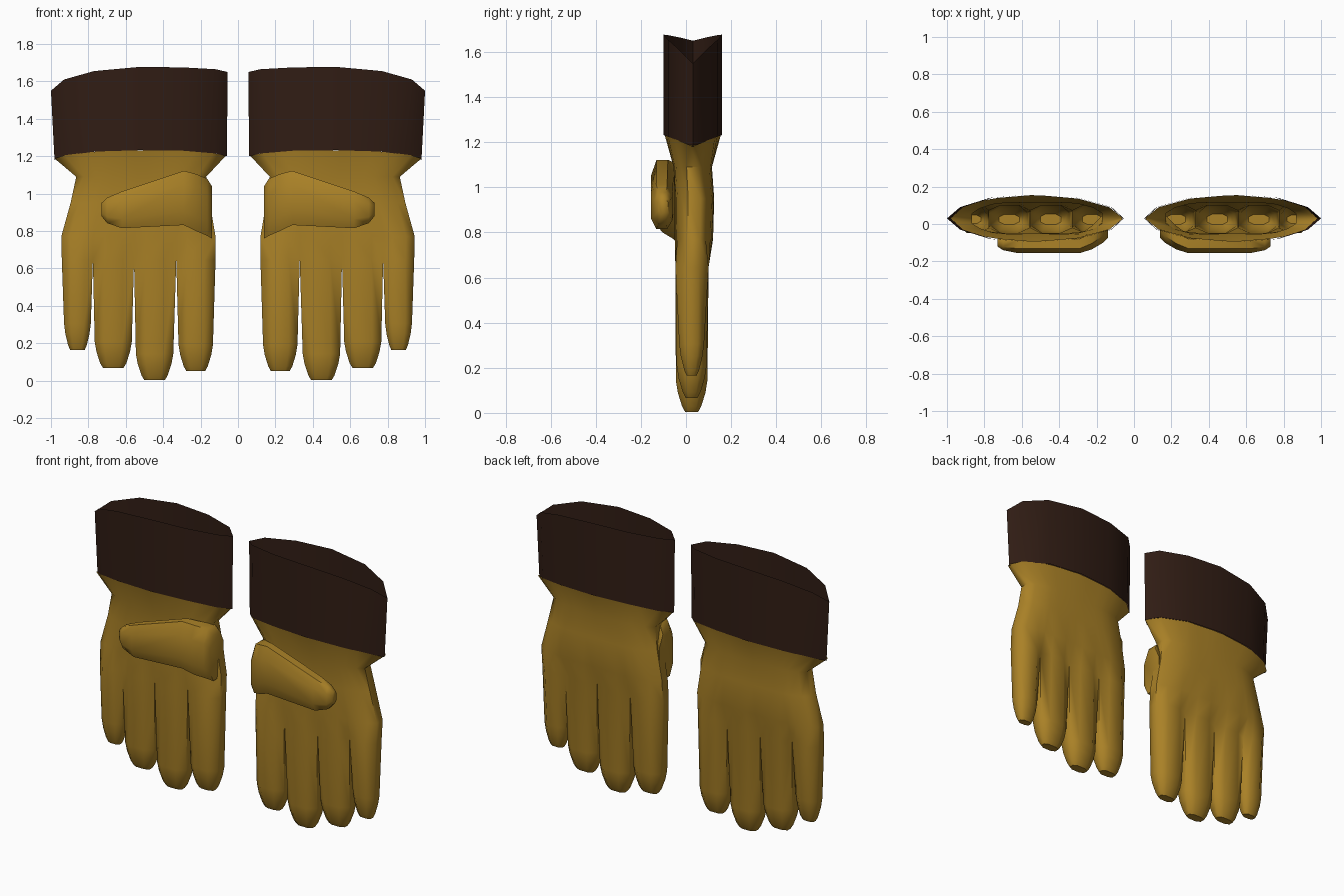
import bpy, bmesh

if "Cube" in bpy.data.objects:
    bpy.data.objects.remove(bpy.data.objects["Cube"])

def material(name, rgb):
    m = bpy.data.materials.new(name)
    m.diffuse_color = (*rgb, 1)
    m.use_nodes = True
    m.node_tree.nodes["Principled BSDF"].inputs["Base Color"].default_value = m.diffuse_color
    return m

LEATHER = material("tan_leather", (0.40, 0.22, 0.02))
DARK = material("dark_cuff", (0.03, 0.012, 0.007))

def finish(bm, name, mat, angle):
    """Turn a right-hand part into a smooth object mirrored to the left hand."""
    bmesh.ops.recalc_face_normals(bm, faces=bm.faces)
    me = bpy.data.meshes.new(name)
    bm.to_mesh(me)
    bm.free()
    ob = bpy.data.objects.new(name, me)
    bpy.context.collection.objects.link(ob)
    me.materials.append(mat)
    bpy.ops.object.select_all(action='DESELECT')
    ob.select_set(True)
    bpy.context.view_layer.objects.active = ob
    bpy.ops.object.shade_smooth_by_angle(angle=angle)
    mod = ob.modifiers.new("other_hand", 'MIRROR')
    mod.use_mirror_merge = False
    return ob

def bridge(bm, a, b):
    n = len(a)
    for i in range(n):
        bm.faces.new((a[i], a[(i + 1) % n], b[(i + 1) % n], b[i]))

def interp(pts, x):
    for (xa, ya), (xb, yb) in zip(pts, pts[1:]):
        if x <= xb:
            return ya + (yb - ya) * max(0, (x - xa) / (xb - xa))
    return pts[-1][1]

# Cuff: lens-shaped open sleeve; columns are x, half depth, bottom z, top z
CY = 0.03
LENS = [(0.055, 0, 1.20, 1.65), (0.12, 0.06, 1.215, 1.665), (0.30, 0.11, 1.23, 1.675),
        (0.53, 0.13, 1.232, 1.677), (0.77, 0.11, 1.225, 1.655), (0.93, 0.06, 1.205, 1.61),
        (1.0, 0, 1.18, 1.55)]
loop = [(p, -1) for p in LENS] + [(p, 1) for p in LENS[-2:0:-1]]
bm = bmesh.new()
low = [bm.verts.new((0.525 + (p[0] - 0.525) * (0.96 if p[0] > 0.5 else 0.99), CY + s * p[1], p[2]))
       for p, s in loop]
top = [bm.verts.new((p[0], CY + s * p[1], p[3])) for p, s in loop]
bridge(bm, low, top)
finish(bm, "cuff", DARK, 0.8)

# Hand: palm rings whose last ring splits into four fingers
BOUNDS = [0.12, 0.33, 0.556, 0.776, 0.942]
cols = []
for a, b in zip(BOUNDS, BOUNDS[1:]):
    cols += [a, a + (b - a) * 0.28, a + (b - a) * 0.72]
cols.append(BOUNDS[-1])
U = [(c - cols[0]) / (cols[-1] - cols[0]) for c in cols]
bm = bmesh.new()

def palm_ring(x0, x1, z, yf, yb):
    front, back = [], []
    for i, u in enumerate(U):
        x = x0 + (x1 - x0) * u
        if z is None:      # flared top following the cuff edge
            h = max(0.005, interp([(p[0], p[1]) for p in LENS], x) - 0.004)
            zz = interp([(p[0], p[2]) for p in LENS], x)
            f, b = CY - h, CY + h
        else:
            zz, c = z, (yf + yb) / 2
            k = max(0.32, (1 - abs(2 * u - 1) ** 4) ** 0.5)
            if z < 0.7:
                k = (0.4 if i in (0, 12) else 0.62) if i % 3 == 0 else 1.0
            f, b = c + (yf - c) * k, c + (yb - c) * k
        front.append(bm.verts.new((x, f, zz)))
        back.append(bm.verts.new((x, b, zz)))
    return front, back

prev = None
for args in [(0.065, 0.98, None, 0, 0), (0.17, 0.865, 1.09, -0.055, 0.115),
             (0.15, 0.895, 0.95, -0.05, 0.125), (0.12, 0.945, 0.77, -0.05, 0.12),
             (0.12, 0.942, 0.645, -0.047, 0.10)]:
    cur = palm_ring(*args)
    if prev:
        bridge(bm, prev[0] + prev[1][::-1], cur[0] + cur[1][::-1])
    prev = cur

# Fingers: x range near the tip, tip z, half depth
for k, (x0, x1, zt, d) in enumerate([(0.134, 0.318, 0.052, 0.066), (0.346, 0.546, 0.003, 0.07),
                                     (0.568, 0.766, 0.067, 0.066), (0.787, 0.93, 0.165, 0.055)]):
    s = slice(3 * k, 3 * k + 4)
    ring = prev[0][s] + prev[1][s][::-1]
    c, w = (x0 + x1) / 2, (x1 - x0) / 2
    for dz, sx, sy in [(0.14, 1, 1), (0.085, 0.9, 0.87), (0.025, 0.7, 0.6), (0, 0.55, 0.4)]:
        prof = [(-1, -.5), (-.5, -1), (.5, -1), (1, -.5), (1, .5), (.5, 1), (-.5, 1), (-1, .5)]
        new = [bm.verts.new((c + w * sx * px, 0.025 + d * sy * py, zt + dz)) for px, py in prof]
        bridge(bm, ring, new)
        ring = new
    bm.faces.new(ring)
finish(bm, "hand", LEATHER, 1.0)

# Thumb folded across the palm: x, front y, back y, bottom z, top z
bm = bmesh.new()
ring = None
for x, yf, yb, zb, zt in [(0.14, -0.075, 0.06, 0.76, 1.04), (0.165, -0.10, 0.05, 0.775, 1.08),
                          (0.225, -0.135, -0.01, 0.80, 1.105), (0.29, -0.156, -0.055, 0.832, 1.122),
                          (0.62, -0.156, -0.06, 0.815, 1.012), (0.70, -0.14, -0.068, 0.842, 0.978),
                          (0.73, -0.12, -0.08, 0.88, 0.95)]:
    prof = [(-1, -.5), (-.5, -1), (.5, -1), (1, -.6), (1, .5), (.5, 1), (-.5, 1), (-1, .5)]
    new = [bm.verts.new((x, (yf + yb) / 2 + (yb - yf) / 2 * py, (zb + zt) / 2 + (zt - zb) / 2 * pz))
           for py, pz in prof]
    if ring:
        bridge(bm, ring, new)
    else:
        bm.faces.new(new)
    ring = new
bm.faces.new(ring)
finish(bm, "thumb", LEATHER, 1.0)
